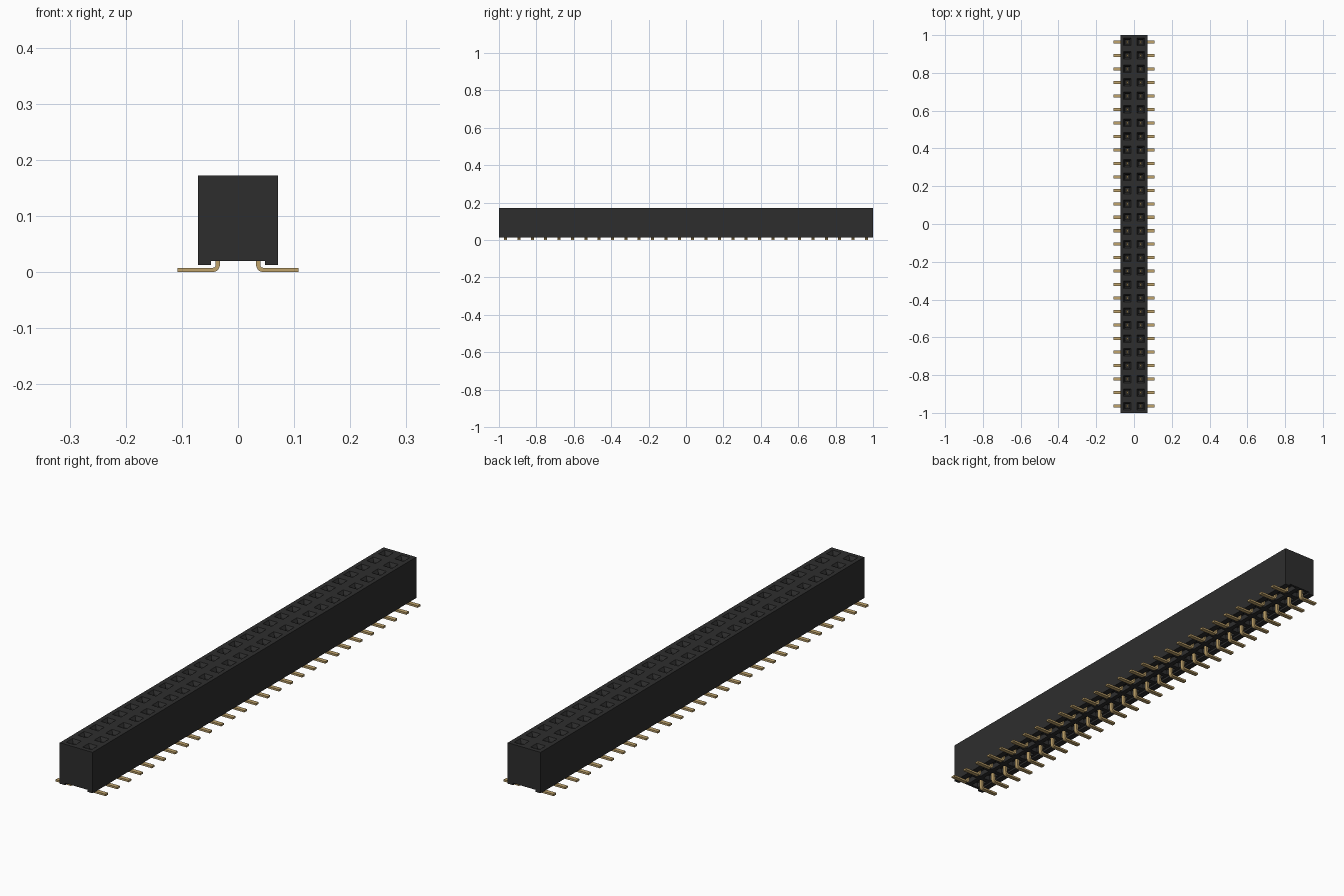
import bpy, bmesh, math
from mathutils import Vector

if "Cube" in bpy.data.objects:
    bpy.data.objects.remove(bpy.data.objects["Cube"], do_unlink=True)

COUNT = 28
PITCH = 2.0 / COUNT
HALF = 0.071          # half width of the housing
TOP = 0.172
PIN_X = 0.036         # contact row offset
PIN_W = 0.016
PIN_T = 0.0075


def material(name, rgb, rough):
    m = bpy.data.materials.new(name)
    m.use_nodes = True
    m.diffuse_color = (*rgb, 1)
    bsdf = m.node_tree.nodes["Principled BSDF"]
    bsdf.inputs["Base Color"].default_value = (*rgb, 1)
    bsdf.inputs["Roughness"].default_value = rough
    return m


black = material("black plastic", (0.027, 0.027, 0.027), 0.6)
gold = material("gold metal", (0.53, 0.37, 0.15), 0.4)


def finish(bm, name, mat):
    bmesh.ops.recalc_face_normals(bm, faces=bm.faces[:])
    mesh = bpy.data.meshes.new(name)
    bm.to_mesh(mesh)
    bm.free()
    mesh.materials.append(mat)
    obj = bpy.data.objects.new(name, mesh)
    bpy.context.collection.objects.link(obj)
    return obj


def prism(bm, outline, y0, y1):
    """Extrude an x-z outline along y."""
    face = bm.faces.new([bm.verts.new((x, y0, z)) for x, z in outline])
    geo = bmesh.ops.extrude_face_region(bm, geom=[face])["geom"]
    verts = [g for g in geo if isinstance(g, bmesh.types.BMVert)]
    bmesh.ops.translate(bm, verts=verts, vec=(0, y1 - y0, 0))


# Housing: channel-bottomed bar, sliced into one cell per contact
half = [(0, TOP), (HALF, TOP), (HALF, 0.012), (0.048, 0.012), (0.048, 0.02), (0, 0.02)]
bm = bmesh.new()
prism(bm, half + [(-x, z) for x, z in half[-2:0:-1]], -1, 1)
for i in range(1, COUNT):
    bmesh.ops.bisect_plane(bm, geom=bm.verts[:] + bm.edges[:] + bm.faces[:],
                           plane_co=(0, -1 + i * PITCH, 0), plane_no=(0, 1, 0))
# split top and channel floor along the centre line
bmesh.ops.bisect_plane(bm, geom=bm.verts[:] + bm.edges[:] + bm.faces[:],
                       plane_co=(0, 0, 0), plane_no=(1, 0, 0))
bmesh.ops.recalc_face_normals(bm, faces=bm.faces[:])


def sink(faces, steps):
    for thickness, depth in steps:
        bmesh.ops.inset_individual(bm, faces=faces, thickness=thickness,
                                   depth=depth, use_even_offset=True)


tops = [f for f in bm.faces if f.normal.z > 0.9]
floors = [f for f in bm.faces if f.normal.z < -0.9
          and abs(f.calc_center_median().z - 0.02) < 0.001]
# square sockets with a sloped lead-in, then a straight shaft
sink(tops, [(0.0165, 0), (0.008, -0.012), (0.0005, -0.10)])
# shallow pockets where the pins leave the housing
sink(floors, [(0.009, 0), (0.0005, -0.02)])
finish(bm, "housing", black)


# Pins: flat strip, rounded bend and foot pointing outwards
def pin_outline(side):
    r_in, r_out = 0.005, 0.005 + PIN_T
    cx, cz = PIN_X - PIN_T / 2 + r_out, r_out

    def arc(r):
        return [(cx - r * math.cos(a), cz - r * math.sin(a))
                for a in (math.radians(18 * k) for k in range(6))]
    pts = [(PIN_X - PIN_T / 2, 0.075)] + arc(r_out) + [(0.108, 0), (0.108, PIN_T)]
    pts += arc(r_in)[::-1] + [(PIN_X + PIN_T / 2, 0.075)]
    return [(side * x, z) for x, z in pts]


for side, name in ((1, "left_pins"), (-1, "right_pins")):
    bm = bmesh.new()
    for i in range(COUNT):
        y = -1 + (i + 0.5) * PITCH
        prism(bm, pin_outline(side), y - PIN_W / 2, y + PIN_W / 2)
        # forked spring contact inside the socket
        x0, x1 = side * PIN_X - PIN_T / 2, side * PIN_X + PIN_T / 2
        for s in (-1, 1):
            yc = y + s * 0.0055
            prism(bm, [(x0, 0.074), (x1, 0.074), (x1, 0.145), (x0, 0.145)],
                  yc - 0.0025, yc + 0.0025)
    finish(bm, name, gold)
